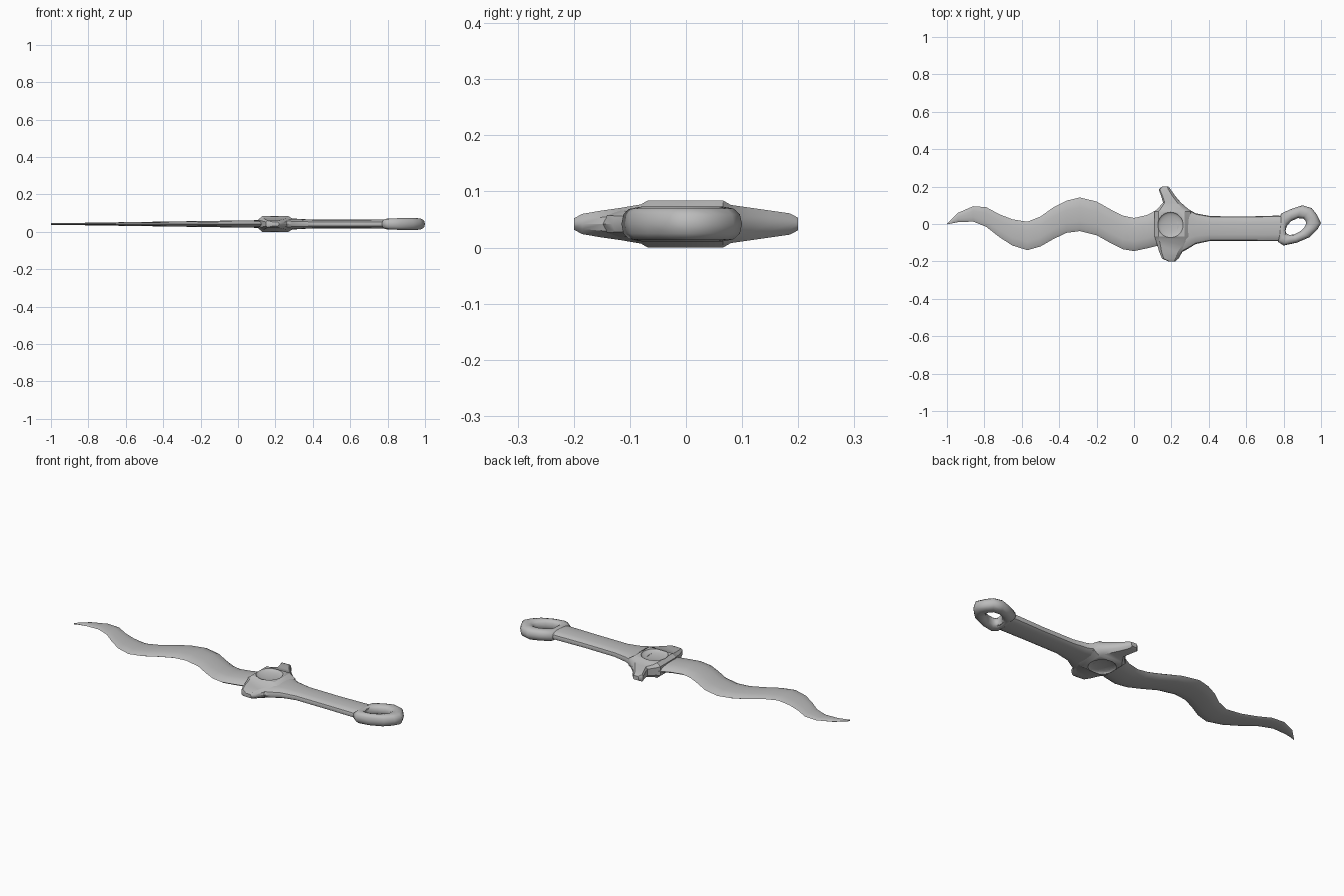
import bpy, bmesh, math
from mathutils import Vector

cube = bpy.data.objects.get("Cube")
if cube:
    bpy.data.objects.remove(cube, do_unlink=True)

MID = 0.042  # height of the flat symmetry plane

metal = bpy.data.materials.new("grey_metal")
metal.use_nodes = True
metal.diffuse_color = (0.5, 0.5, 0.5, 1)
metal.node_tree.nodes["Principled BSDF"].inputs["Base Color"].default_value = (0.5, 0.5, 0.5, 1)


def loft(name, rails, profile, closed=False, angle=40):
    """Skin cross-sections spanning pairs of plan points (a, b, half thickness)."""
    bm = bmesh.new()
    rings = []
    for a, b, h in rails:
        a, b = Vector(a), Vector(b)
        ring = []
        for u, w in profile:
            p = a.lerp(b, (u + 1) / 2)
            ring.append(bm.verts.new((p.x, p.y, MID + w * h)))
        rings.append(ring)
    n = len(profile)
    pairs = list(zip(rings, rings[1:]))
    if closed:
        pairs.append((rings[-1], rings[0]))
    for r, s in pairs:
        for i in range(n):
            j = (i + 1) % n
            bm.faces.new((r[i], r[j], s[j], s[i]))
    if not closed:
        bm.faces.new(rings[0])
        bm.faces.new(rings[-1])
    bmesh.ops.recalc_face_normals(bm, faces=bm.faces)
    mesh = bpy.data.meshes.new(name)
    bm.to_mesh(mesh)
    bm.free()
    mesh.materials.append(metal)
    obj = bpy.data.objects.new(name, mesh)
    bpy.context.collection.objects.link(obj)
    smooth(obj, angle)
    return obj


def smooth(obj, angle):
    bpy.ops.object.select_all(action='DESELECT')
    obj.select_set(True)
    bpy.context.view_layer.objects.active = obj
    bpy.ops.object.shade_smooth_by_angle(angle=math.radians(angle))


def rounded(n, power):
    """Superellipse section: power 1 is an ellipse, smaller is boxier."""
    def f(v):
        return math.copysign(abs(v) ** power, v) if abs(v) > 1e-6 else 0
    return [(f(math.cos(2 * math.pi * i / n)), f(math.sin(2 * math.pi * i / n))) for i in range(n)]


# Wavy blade: x, lower edge, upper edge; thins towards the tip
waves = [(-1, -.002, .002), (-.94, .01, .06), (-.86, .013, .095), (-.79, -.015, .09),
         (-.72, -.07, .052), (-.65, -.115, .025), (-.57, -.14, .012), (-.5, -.12, .04),
         (-.43, -.08, .09), (-.36, -.047, .125), (-.29, -.038, .142), (-.2, -.06, .12),
         (-.12, -.105, .075), (-.06, -.135, .045), (0, -.145, .032), (.07, -.13, .048),
         (.13, -.115, .08), (.18, -.1, .08)]
lens = [(1, 0), (.8, .6), (.4, .93), (0, 1), (-.4, .93), (-.8, .6),
        (-1, 0), (-.8, -.6), (-.4, -.93), (0, -1), (.4, -.93), (.8, -.6)]
loft("blade", [((x, lo), (x, hi), .004 + .017 * (x + 1) / 1.15) for x, lo, hi in waves], lens)

# Cross guard, lofted from one arm tip to the other
arms = [(-.2, .185, .22, .01), (-.185, .15, .238, .018), (-.15, .135, .258, .024),
        (-.115, .125, .29, .029), (-.08, .115, .305, .035), (-.068, .11, .31, .042),
        (.066, .11, .31, .042), (.08, .125, .29, .034), (.115, .155, .25, .029),
        (.15, .145, .22, .024), (.185, .132, .196, .019), (.2, .15, .185, .011)]
hexagon = [(1, 0), (.93, .5), (.6, 1), (-.8, 1), (-1, .6), (-1, 0),
           (-1, -.6), (-.8, -1), (.6, -1), (.93, -.5)]
guard = loft("cross_guard", [((a, y), (b, y), h) for y, a, b, h in arms], hexagon)

# Shallow round dish in both faces of the guard
for side in (-1, 1):
    bpy.ops.mesh.primitive_uv_sphere_add(segments=32, ring_count=16, radius=1,
                                         location=(.195, -.005, MID + side * .042))
    cutter = bpy.context.object
    cutter.name = "dish_cutter"
    cutter.scale = (.068, .068, .016)
    cutter.hide_render = True
    cutter.data.materials.append(metal)
    cutter.data.shade_smooth()
    bpy.context.view_layer.update()
    bpy.context.view_layer.objects.active = guard
    mod = guard.modifiers.new("dish", 'BOOLEAN')
    mod.object = cutter
    mod.solver = 'EXACT'
    # keep the cut ahead of the smoothing
    bpy.ops.object.modifier_move_to_index(modifier=mod.name, index=0)
    bpy.ops.object.modifier_apply(modifier=mod.name)
    bpy.data.objects.remove(cutter, do_unlink=True)
smooth(guard, 30)

# Handle, flaring into the guard
grip = [(.23, -.15, .115, .03), (.26, -.148, .105, .031), (.29, -.132, .08, .03),
        (.33, -.107, .057, .027), (.41, -.09, .042, .023), (.6, -.09, .04, .023),
        (.77, -.092, .045, .024), (.81, -.08, .04, .024)]
loft("handle", [((x, lo), (x, hi), h) for x, lo, hi, h in grip], rounded(16, .75))

# Pommel ring: matching inner and outer plan points
ring = [((.81, -.035), (.775, -.03), .028), ((.818, -.01), (.785, .055), .029),
        ((.84, .015), (.84, .08), .03), ((.875, .031), (.9, .1), .031),
        ((.905, .03), (.95, .085), .031), ((.918, .015), (.978, .05), .031),
        ((.92, .0), (1, .005), .031), ((.91, -.02), (.98, -.03), .031),
        ((.885, -.042), (.94, -.07), .031), ((.855, -.057), (.87, -.1), .031),
        ((.83, -.058), (.8, -.115), .03), ((.815, -.05), (.77, -.095), .028)]
loft("pommel_ring", ring, rounded(12, .85), closed=True, angle=60)
